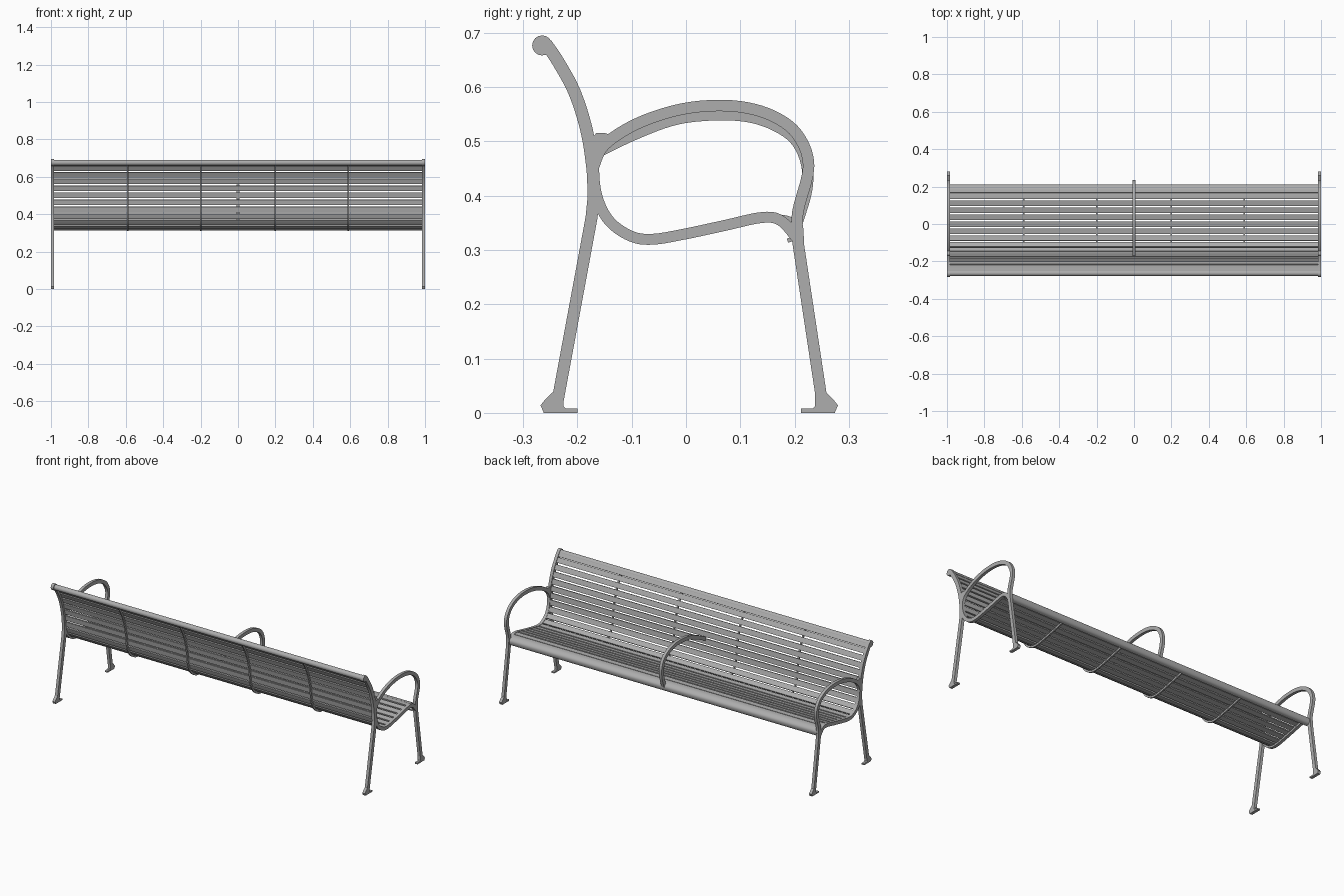
import bpy, bmesh, math
from mathutils import Vector

cube = bpy.data.objects.get("Cube")
if cube:
    bpy.data.objects.remove(cube, do_unlink=True)

metal = bpy.data.materials.new("grey_metal")
metal.use_nodes = True
GREY = (0.42, 0.42, 0.42, 1)
metal.diffuse_color = GREY
metal.node_tree.nodes["Principled BSDF"].inputs["Base Color"].default_value = GREY


def smooth(points, steps=5):
    """Catmull-Rom curve through (y, z) points."""
    p = [Vector(q) for q in points]
    p = [2 * p[0] - p[1]] + p + [2 * p[-1] - p[-2]]
    out = []
    for a, b, c, d in zip(p, p[1:], p[2:], p[3:]):
        for i in range(steps):
            t = i / steps
            out.append(0.5 * (2 * b + (c - a) * t + (2 * a - 5 * b + 4 * c - d) * t * t
                              + (3 * b - a - 3 * c + d) * t ** 3))
    return out + [p[-2]]


def normals(path):
    result = []
    for i in range(len(path)):
        t = (path[min(i + 1, len(path) - 1)] - path[max(i - 1, 0)]).normalized()
        result.append(Vector((-t.y, t.x)))
    return result


def offset(path, distance):
    return [p + n * distance for p, n in zip(path, normals(path))]


def finish(bm, name):
    bmesh.ops.recalc_face_normals(bm, faces=bm.faces)
    mesh = bpy.data.meshes.new(name)
    bm.to_mesh(mesh)
    bm.free()
    mesh.materials.append(metal)
    obj = bpy.data.objects.new(name, mesh)
    bpy.context.collection.objects.link(obj)
    return obj


def add_ribbon(bm, path, thick, x0, x1):
    """Rectangular bar following a (y, z) path between x0 and x1."""
    rings = []
    for a, b in zip(offset(path, thick / 2), offset(path, -thick / 2)):
        rings.append([bm.verts.new((x, *q)) for x, q in ((x0, a), (x1, a), (x1, b), (x0, b))])
    for r, s in zip(rings, rings[1:]):
        for i in range(4):
            j = (i + 1) % 4
            bm.faces.new((r[i], r[j], s[j], s[i]))
    bm.faces.new(rings[0])
    bm.faces.new(rings[-1][::-1])


def add_plate(bm, outline, x0, x1):
    """Extruded (y, z) outline."""
    a = [bm.verts.new((x0, *q)) for q in outline]
    b = [bm.verts.new((x1, *q)) for q in outline]
    bm.faces.new(a)
    bm.faces.new(b[::-1])
    for i in range(len(a)):
        j = (i + 1) % len(a)
        bm.faces.new((a[i], a[j], b[j], b[i]))


def circle(y, z, r, n=16):
    return [(y + r * math.cos(k * math.tau / n), z + r * math.sin(k * math.tau / n))
            for k in range(n)]


# Side-frame centre lines
upright = smooth([(-.258, .68), (-.235, .646), (-.205, .59), (-.183, .52),
                  (-.172, .45), (-.17, .4)])
rear_leg = [Vector((-.17, .4)), Vector((-.174, .36)), Vector((-.236, .025))]
arm = smooth([(-.172, .45), (-.152, .492), (-.1, .528), (-.035, .553), (.03, .565),
              (.1, .564), (.16, .547), (.205, .513), (.226, .455), (.206, .37), (.206, .32)])
front_leg = [Vector((.206, .34)), Vector((.207, .31)), Vector((.25, .025))]
seat = smooth([(-.172, .45), (-.163, .395), (-.14, .352), (-.1, .325), (-.06, .32),
               (0, .33), (.07, .345), (.14, .36), (.175, .354), (.206, .32)])
foot = [(-.262, 0), (-.268, .014), (-.259, .025), (-.246, .038), (-.226, .038),
        (-.226, .013), (-.222, .008), (-.2, .008), (-.2, 0)]

# Two end frames: legs, upright, arm loop, seat support, feet and top knob
for side, x0, x1 in (("left", .983, 1), ("right", -1, -.983)):
    bm = bmesh.new()
    for path, thick in ((upright, .023), (rear_leg, .022), (arm, .021),
                        (front_leg, .021), (seat, .02)):
        add_ribbon(bm, path, thick, x0, x1)
    add_plate(bm, foot, x0, x1)
    add_plate(bm, [(.012 - y, z) for y, z in foot], x0, x1)
    add_plate(bm, circle(-.265, .677, .0185), x0, x1)
    # web filling the join of arm and upright
    add_plate(bm, [(-.178, .5), (-.165, .516), (-.15, .516), (-.13, .508), (-.17, .45)], x0, x1)
    finish(bm, side + "_end_frame")

# Surface line followed by the slats, from the top of the back to the front of the seat
line = [p for p in upright if p.y > .451] + [p for p in seat if p.x < .17]
lengths = [0]
for a, b in zip(line, line[1:]):
    lengths.append(lengths[-1] + (b - a).length)


def at(s):
    for i in range(len(line) - 1):
        if lengths[i + 1] >= s:
            t = (s - lengths[i]) / (lengths[i + 1] - lengths[i])
            return line[i].lerp(line[i + 1], t)
    return line[-1]


# Slats
START, COUNT = .025, 17
pitch = (lengths[-1] - START) / COUNT
bm = bmesh.new()
for k in range(COUNT):
    s = START + k * pitch
    strip = [at(s + pitch * f) for f in (.12, .5, .88)]
    add_ribbon(bm, offset(strip, .004), .008, -.984, .984)
finish(bm, "slats")

# Top rail and rolled front rail
bm = bmesh.new()
add_plate(bm, circle(-.263, .676, .0155), -.984, .984)
add_ribbon(bm, [Vector((-.255, .682)), Vector((-.24, .66))], .01, -.984, .984)
finish(bm, "top_rail")
bm = bmesh.new()
nose = smooth([(.167, .362), (.19, .358), (.206, .345), (.203, .325), (.187, .317)])
add_ribbon(bm, nose, .008, -.984, .984)
finish(bm, "front_rail")

# Straps behind the back and under the seat
bm = bmesh.new()
for x in (-.59, -.2, .2, .59):
    add_ribbon(bm, offset(line, -.005), .01, x - .004, x + .004)
finish(bm, "support_straps")

# Middle arm rest
bm = bmesh.new()
middle = smooth([(-.17, .477), (-.1, .511), (-.03, .538), (.03, .548), (.1, .548),
                 (.155, .534), (.2, .505), (.222, .46), (.222, .41), (.203, .345)])
add_ribbon(bm, middle, .021, -.0085, .0085)
finish(bm, "middle_arm_rest")

# Smooth the curved bars and keep their edges sharp
bpy.ops.object.select_all(action="DESELECT")
for obj in bpy.context.collection.objects:
    if obj.type == "MESH" and metal.name in obj.data.materials:
        obj.select_set(True)
        bpy.context.view_layer.objects.active = obj
bpy.ops.object.shade_smooth_by_angle(angle=math.radians(35))
